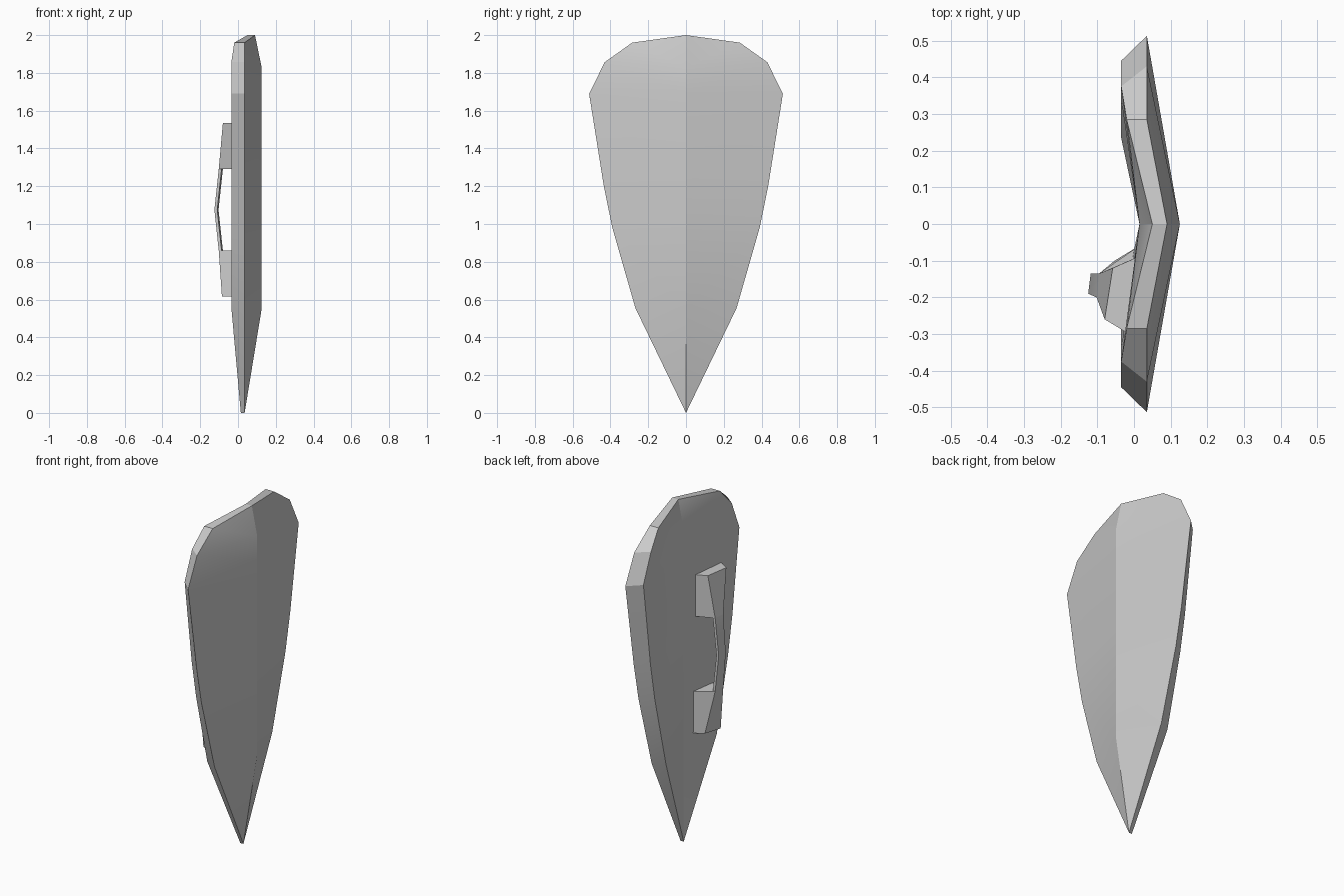
import bpy
import bmesh
from math import radians

cube = bpy.data.objects.get("Cube")
if cube:
    bpy.data.objects.remove(cube, do_unlink=True)

grey = bpy.data.materials.new("plain_grey")
grey.use_nodes = True
colour = (0.6, 0.6, 0.6, 1)
grey.diffuse_color = colour
grey.node_tree.nodes["Principled BSDF"].inputs["Base Color"].default_value = colour


class Builder:
    """Collects faces given as points, sharing equal points."""

    def __init__(self):
        self.bm = bmesh.new()
        self.cache = {}

    def face(self, *points):
        verts = []
        for p in points:
            key = tuple(round(c, 4) + 0.0 for c in p)
            if key not in self.cache:
                self.cache[key] = self.bm.verts.new(key)
            if self.cache[key] not in verts:
                verts.append(self.cache[key])
        if len(verts) > 2:
            self.bm.faces.new(verts)

    def loft(self, rings):
        for a, b in zip(rings, rings[1:]):
            for i in range(len(a)):
                j = (i + 1) % len(a)
                self.face(a[i], a[j], b[j], b[i])
        self.face(*rings[0])
        self.face(*rings[-1])

    def finish(self, name, angle):
        bmesh.ops.recalc_face_normals(self.bm, faces=self.bm.faces[:])
        mesh = bpy.data.meshes.new(name)
        self.bm.to_mesh(mesh)
        self.bm.free()
        mesh.materials.append(grey)
        mesh.shade_smooth()
        mesh.set_sharp_from_angle(angle=radians(angle))
        obj = bpy.data.objects.new(name, mesh)
        bpy.context.collection.objects.link(obj)


# Shield body rows: rim z, outer y, inner y, outer rim x, inner rim x,
# ridge z, outer ridge x, inner ridge x
rows = [
    (0.00, 0.00, 0.00, 0.035, 0.015, 0.00, 0.035, 0.015),
    (0.555, 0.268, 0.235, 0.035, -0.035, 0.55, 0.125, 0.015),
    (0.98, 0.39, 0.34, 0.035, -0.035, 0.98, 0.125, 0.015),
    (1.20, 0.435, 0.38, 0.035, -0.035, 1.20, 0.125, 0.015),
    (1.69, 0.513, 0.445, 0.035, -0.035, 1.69, 0.125, 0.015),
    (1.857, 0.43, 0.375, 0.035, -0.035, 1.83, 0.125, 0.015),
    (1.96, 0.285, 0.285, 0.035, -0.02, 1.83, 0.125, 0.015),
    (2.00, 0.00, 0.00, 0.09, 0.05, 2.00, 0.09, 0.05),
]
body = Builder()
for side in (1, -1):
    strips = []
    for z, yo, yi, xo, xi, rz, rxo, rxi in rows:
        strips.append([(rxo, 0, rz), (xo, side * yo, z),
                       (xi, side * yi, z), (rxi, 0, rz)])
    for a, b in zip(strips, strips[1:]):
        for i in range(3):
            body.face(a[i], a[i + 1], b[i + 1], b[i])
body.finish("shield_body", 15)


def on_shield(y, z):
    """A point just under the inner face of the shield."""
    return (0.02 + 0.112 * y, y, z)


# Grip brackets, tapering from the shield face to the strap
def bracket(name, far, near, base_left, base_right, outer_left, outer_right):
    b = Builder()
    b.loft([
        [on_shield(base_left, far), (*outer_left, far),
         (*outer_right, far), on_shield(base_right, far)],
        [on_shield(base_left, near), (-0.095, -0.135, near),
         (-0.102, -0.20, near), on_shield(base_right + 0.02, near)],
    ])
    b.finish(name, 20)


bracket("upper_bracket", 1.535, 1.29, -0.09, -0.30, (-0.058, -0.12), (-0.08, -0.26))
bracket("lower_bracket", 0.615, 0.86, -0.06, -0.24, (-0.053, -0.10), (-0.085, -0.20))

# Thin bent strap between the brackets
strap = Builder()
strap.loft([
    [(x, -0.135, z), (x - 0.007, y, z), (x + 0.008, y, z), (x + 0.015, -0.135, z)]
    for x, y, z in ((-0.095, -0.20, 0.86), (-0.118, -0.19, 1.075),
                    (-0.095, -0.20, 1.29))
])
strap.finish("grip_strap", 20)
